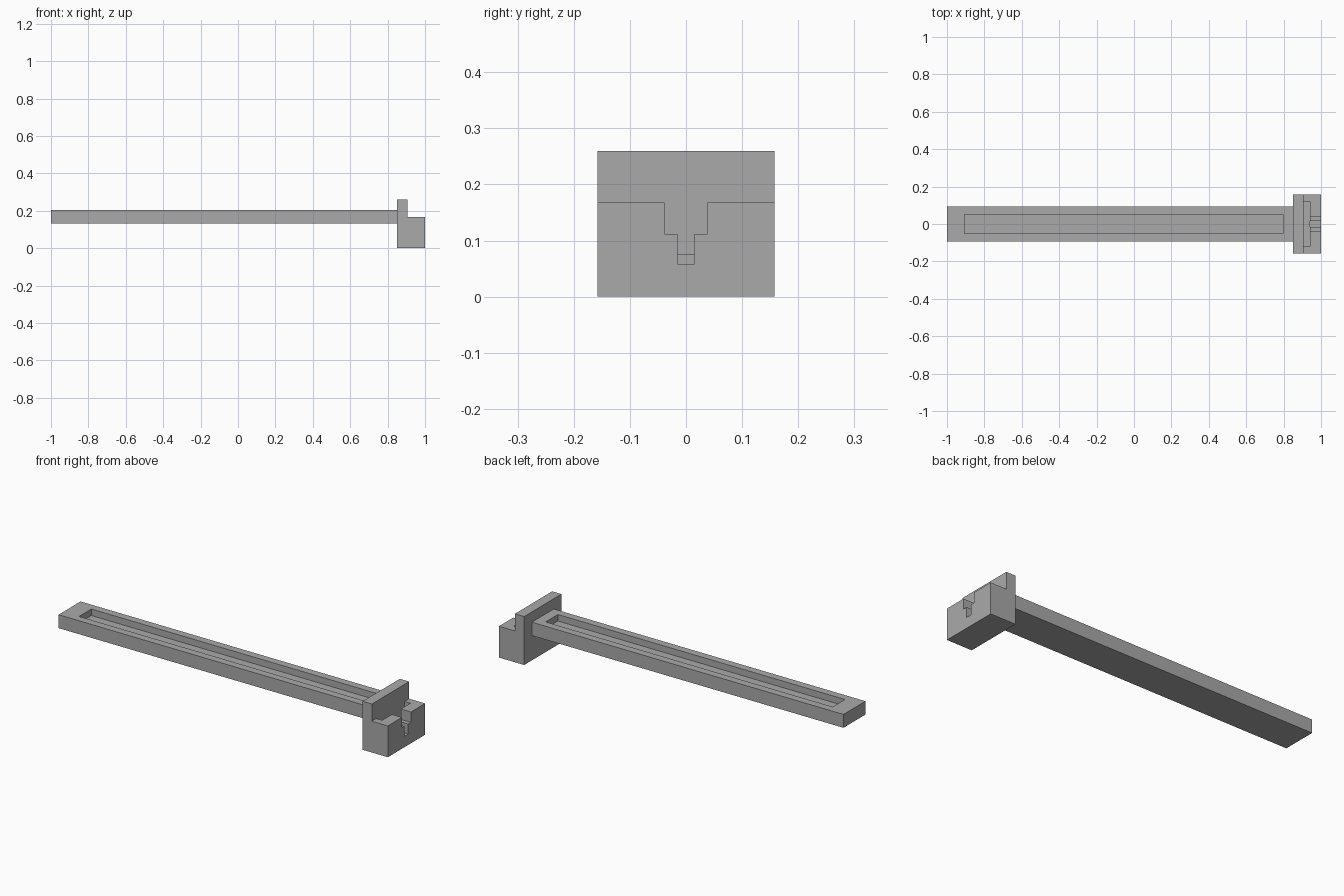
import bpy
import bmesh
from mathutils import Vector

default = bpy.data.objects.get("Cube")
if default:
    bpy.data.objects.remove(default)

grey = bpy.data.materials.new("mid_grey")
grey.use_nodes = True
colour = (0.4, 0.4, 0.4, 1)
grey.diffuse_color = colour
grey.node_tree.nodes["Principled BSDF"].inputs["Base Color"].default_value = colour


def box(name, low, high):
    """Axis-aligned box between two opposite corners."""
    low, high = Vector(low), Vector(high)
    bm = bmesh.new()
    bmesh.ops.create_cube(bm, size=1)
    bmesh.ops.scale(bm, vec=high - low, verts=bm.verts)
    bmesh.ops.translate(bm, vec=(low + high) / 2, verts=bm.verts)
    mesh = bpy.data.meshes.new(name)
    bm.to_mesh(mesh)
    bm.free()
    mesh.materials.append(grey)
    obj = bpy.data.objects.new(name, mesh)
    bpy.context.collection.objects.link(obj)
    return obj


def combine(target, other, operation):
    """Apply a boolean and discard the helper."""
    mod = target.modifiers.new(operation.lower(), 'BOOLEAN')
    mod.operation = operation
    mod.solver = 'EXACT'
    mod.object = other
    bpy.context.view_layer.objects.active = target
    bpy.ops.object.modifier_apply(modifier=mod.name)
    bpy.data.objects.remove(other)


# Long arm with a shallow channel in its top
arm = box("arm", (-1, -0.093, 0.133), (0.85, 0.093, 0.205))
channel = box("channel_cutter", (-0.907, -0.052, 0.17), (0.797, 0.052, 0.3))
combine(arm, channel, 'DIFFERENCE')

# End block with its raised back plate
head = box("end_block", (0.85, -0.158, 0), (1, 0.158, 0.26))
cutters = [
    ("step", (0.905, -0.3, 0.168), (1.1, 0.3, 0.4)),
    ("pocket", (0.905, -0.12, 0.075), (0.94, 0.12, 0.4)),
    ("wide_notch", (0.94, -0.038, 0.112), (1.1, 0.038, 0.4)),
    ("narrow_notch", (0.94, -0.015, 0.058), (1.1, 0.015, 0.4)),
]
for name, low, high in cutters:
    combine(head, box(name + "_cutter", low, high), 'DIFFERENCE')
